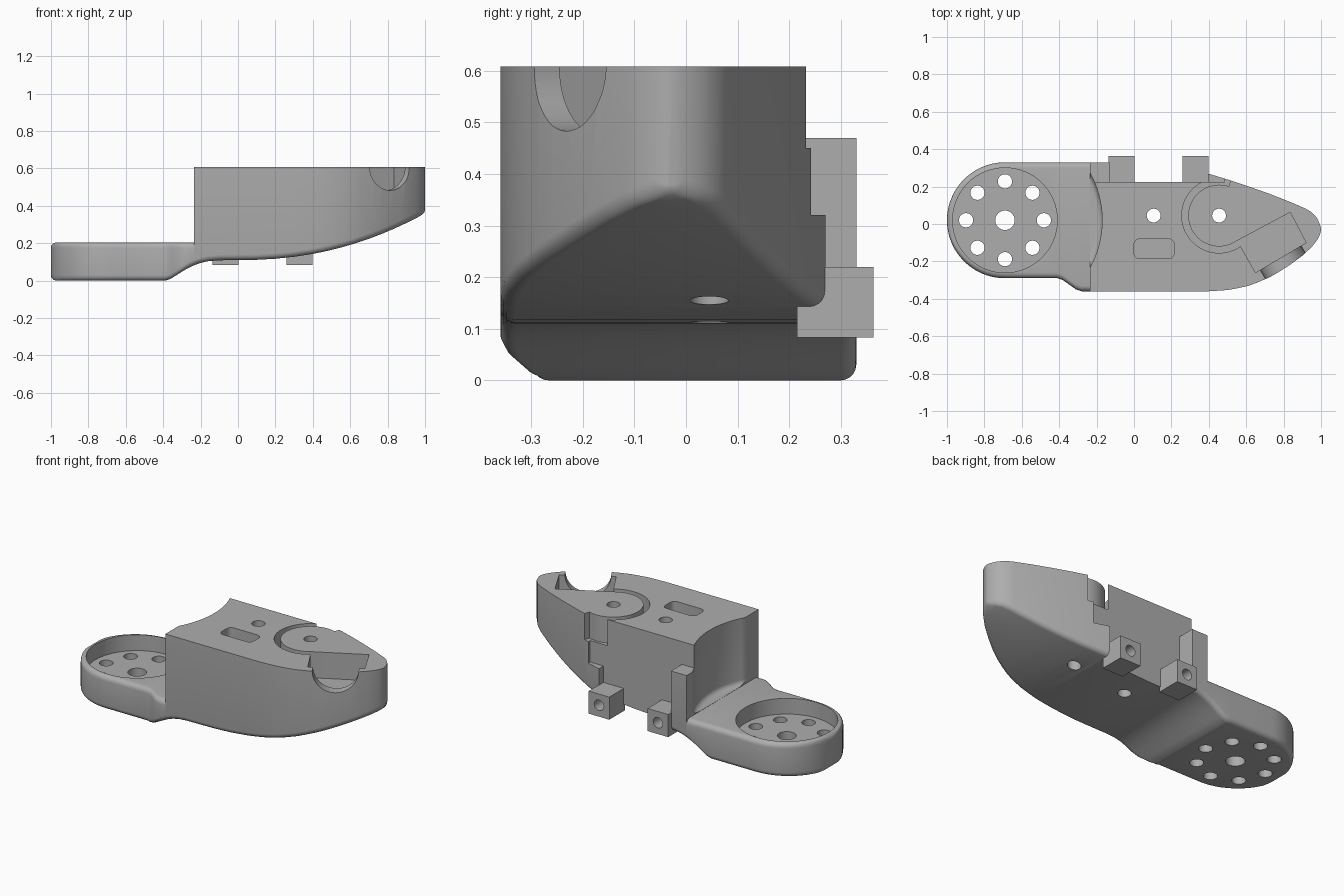
import bpy, bmesh, math
from mathutils import Matrix, Vector

if "Cube" in bpy.data.objects:
    bpy.data.objects.remove(bpy.data.objects["Cube"])

grey = bpy.data.materials.new("plain_grey")
grey.diffuse_color = (0.42, 0.42, 0.42, 1)
grey.use_nodes = True
grey.node_tree.nodes["Principled BSDF"].inputs["Base Color"].default_value = grey.diffuse_color
DX, DY = -0.69, 0.02            # centre of the round mounting end


def make(name, bm):
    bmesh.ops.recalc_face_normals(bm, faces=bm.faces)
    me = bpy.data.meshes.new(name)
    bm.to_mesh(me)
    bm.free()
    me.materials.append(grey)
    ob = bpy.data.objects.new(name, me)
    bpy.context.collection.objects.link(ob)
    return ob


def prism(name, pts, z0, z1):
    bm = bmesh.new()
    lo = [bm.verts.new((x, y, z0)) for x, y in pts]
    hi = [bm.verts.new((x, y, z1)) for x, y in pts]
    bm.faces.new(lo)
    bm.faces.new(hi)
    for i in range(len(pts)):
        j = (i + 1) % len(pts)
        bm.faces.new((lo[i], lo[j], hi[j], hi[i]))
    return make(name, bm)


def box(name, x0, x1, y0, y1, z0, z1):
    return prism(name, [(x0, y0), (x1, y0), (x1, y1), (x0, y1)], z0, z1)


def arc(cx, cy, r, a0, a1, n):
    return [(cx + r * math.cos(math.radians(a0 + (a1 - a0) * i / n)),
             cy + r * math.sin(math.radians(a0 + (a1 - a0) * i / n))) for i in range(n + 1)]


def disc(name, x, y, r, z0, z1, n=32):
    return prism(name, arc(x, y, r, 0, 360, n)[:-1], z0, z1)


def rod(name, p0, p1, r, n=32):
    p0, p1 = Vector(p0), Vector(p1)
    bm = bmesh.new()
    rot = (p1 - p0).to_track_quat('Z', 'Y').to_matrix().to_4x4()
    bmesh.ops.create_cone(bm, cap_ends=True, segments=n, radius1=r, radius2=r,
                          depth=(p1 - p0).length,
                          matrix=Matrix.Translation((p0 + p1) / 2) @ rot)
    return make(name, bm)


def cut(target, cutter):
    m = target.modifiers.new("cut", 'BOOLEAN')
    m.operation, m.solver, m.object = 'DIFFERENCE', 'EXACT', cutter
    bpy.context.view_layer.objects.active = target
    bpy.ops.object.modifier_apply(modifier=m.name)
    bpy.data.objects.remove(cutter)


def lerp(table, x):
    for (x0, v0), (x1, v1) in zip(table, table[1:]):
        if x <= x1:
            return v0 + (v1 - v0) * (x - x0) / (x1 - x0)
    return table[-1][1]


# Plan and underside outlines
FRONT = [(-0.69, -0.29), (-0.41, -0.29), (-0.38, -0.30), (-0.31, -0.35), (-0.28, -0.36),
         (0.4, -0.36), (0.5, -0.353), (0.6, -0.335), (0.7, -0.298), (0.8, -0.243),
         (0.9, -0.17), (0.95, -0.123), (0.98, -0.085), (0.995, -0.055), (1, -0.035)]
BACK = [(-0.69, 0.33), (0.2, 0.33), (0.395, 0.27), (0.5, 0.238), (0.61, 0.202), (0.72, 0.163),
        (0.83, 0.12), (0.92, 0.081), (0.95, 0.063), (0.98, 0.03), (0.995, -0.005), (1, -0.025)]
UNDER = [(-1, 0), (-0.39, 0), (-0.36, 0.01), (-0.32, 0.035), (-0.28, 0.06), (-0.24, 0.08),
         (-0.2, 0.095), (-0.16, 0.104), (-0.1, 0.109), (0, 0.11)]


def section(x, top):
    if x < DX:
        w = math.sqrt(max(0.31 ** 2 - (x - DX) ** 2, 0))
        y0, y1 = DY - w, DY + w
    else:
        y0, y1 = lerp(FRONT, x), lerp(BACK, x)
    z0 = lerp(UNDER, x) if x < 0 else 0.11 + 0.25 * x ** 2.2
    r = 0.03
    d = min(x + 1, 1 - x)
    if d < r:                                   # rounded rim at both ends
        e = r - math.sqrt(r * r - (r - d) ** 2)
        z0 += e if x < 0 else e * 0.5
        top -= e if x < 0 else 0
    r = min(r, 0.45 * (y1 - y0))
    pts = []
    for cy, cz, a in ((y1 - r, top - r, 0), (y0 + r, top - r, 90),
                      (y0 + r, z0 + r, 180), (y1 - r, z0 + r, 270)):
        pts += arc(cy, cz, r, a, a + 90, 5)
    return [(x, y, z) for y, z in pts]


# Main body lofted along x, with a step up from the low arm
xs = [DX - 0.31 * math.cos(math.radians(a)) for a in [3, 6, 10, 14] + list(range(18, 91, 6))]
xs += [-0.55, -0.41, -0.39, -0.38, -0.36, -0.34, -0.31, -0.28, -0.26]
stations = [(x, 0.205) for x in xs] + [(-0.235, 0.205), (-0.235, 0.66)]
stations += [(x, 0.66) for x in (-0.2, -0.16, -0.1, 0, 0.1, 0.2, 0.3, 0.395, 0.45, 0.5, 0.55, 0.61,
                                 0.66, 0.72, 0.77, 0.83, 0.87, 0.9, 0.92, 0.95, 0.965, 0.98,
                                 0.99, 0.995, 1)]
bm = bmesh.new()
rings = [[bm.verts.new(p) for p in section(x, t)] for x, t in stations]
for a, b in zip(rings, rings[1:]):
    for i in range(len(a)):
        j = (i + 1) % len(a)
        bm.faces.new((a[i], a[j], b[j], b[i]))
bm.faces.new(rings[0])
bm.faces.new(rings[-1])
body = make("bracket_body", bm)

# Flat top and concave wall with a filleted foot
cut(body, box("top_trim", -0.5, 1.2, -0.6, 0.6, 0.608, 0.8))
bm = bmesh.new()
prof = [(0.52 - 0.03 + 0.03 * math.sin(t), 0.236 - 0.03 * math.cos(t))
        for t in [math.pi / 2 * i / 5 for i in range(6)]] + [(0.52, 0.75)]
loops = [[bm.verts.new((x, y, z)) for x, y in arc(DX, DY, r, 0, 360, 96)[:-1]] for r, z in prof]
for a, b in zip(loops, loops[1:]):
    for i in range(96):
        j = (i + 1) % 96
        bm.faces.new((a[i], a[j], b[j], b[i]))
bm.faces.new(loops[0])
bm.faces.new(loops[-1])
cut(body, make("concave_wall", bm))

# Stepped recess along the back
cut(body, box("back_recess", -0.13, 0.395, 0.225, 0.6, -0.1, 0.8))
cut(body, box("back_left_step", -0.3, -0.1, 0.2251, 0.6, 0.47, 0.8))
cut(body, box("back_right_step", 0.38, 0.485, 0.2252, 0.6, 0.32, 0.451))
cut(body, box("back_right_upper_step", 0.37, 0.51, 0.2253, 0.6, 0.45, 0.8))

# Round mounting pocket with its bolt circle
cut(body, disc("mount_pocket", DX, DY, 0.28, 0.11, 0.4, 64))
cut(body, disc("mount_centre_hole", DX, DY, 0.052, -0.1, 0.2))
for k in range(8):
    a = math.pi / 4 * k
    cut(body, disc("mount_hole", DX + 0.208 * math.cos(a), DY + 0.208 * math.sin(a),
                   0.038, -0.1, 0.2))

# Two through holes and a rounded slot
for x in (0.105, 0.455):
    cut(body, disc("through_hole", x, 0.045, 0.037, -0.1, 0.8))
slot = []
for cx, cy, a in ((0.185, -0.11, 0), (0.03, -0.11, 90), (0.03, -0.155, 180), (0.185, -0.155, 270)):
    slot += arc(cx, cy, 0.03, a, a + 90, 5)
cut(body, prism("slot", slot, 0.53, 0.8))

# Curved channel leading to the slanted pocket and the half-round outlet
channel = arc(0.455, 0.045, 0.2, 72, 305, 40) + [(0.65, -0.26), (0.92, -0.1), (0.835, 0.062)]
channel += arc(0.455, 0.045, 0.165, 305, 72, 40)
cut(body, prism("channel", channel, 0.45, 0.8))
cut(body, rod("outlet", (0.755, -0.13, 0.61), (0.905, -0.39, 0.61), 0.127, 48))

# Two lugs with bores at the back
lugs = []
for x in (-0.135, 0.26):
    lug = box("mounting_lug", x, x + 0.138, 0.215, 0.363, 0.083, 0.22)
    cut(lug, rod("bore", (x + 0.069, 0.24, 0.152), (x + 0.069, 0.5, 0.152), 0.032, 24))
    lugs.append(lug)

# Smooth shading with sharp edges kept
bpy.ops.object.select_all(action='DESELECT')
for ob in [body] + lugs:
    ob.select_set(True)
bpy.context.view_layer.objects.active = body
bpy.ops.object.shade_smooth_by_angle(angle=math.radians(30))
